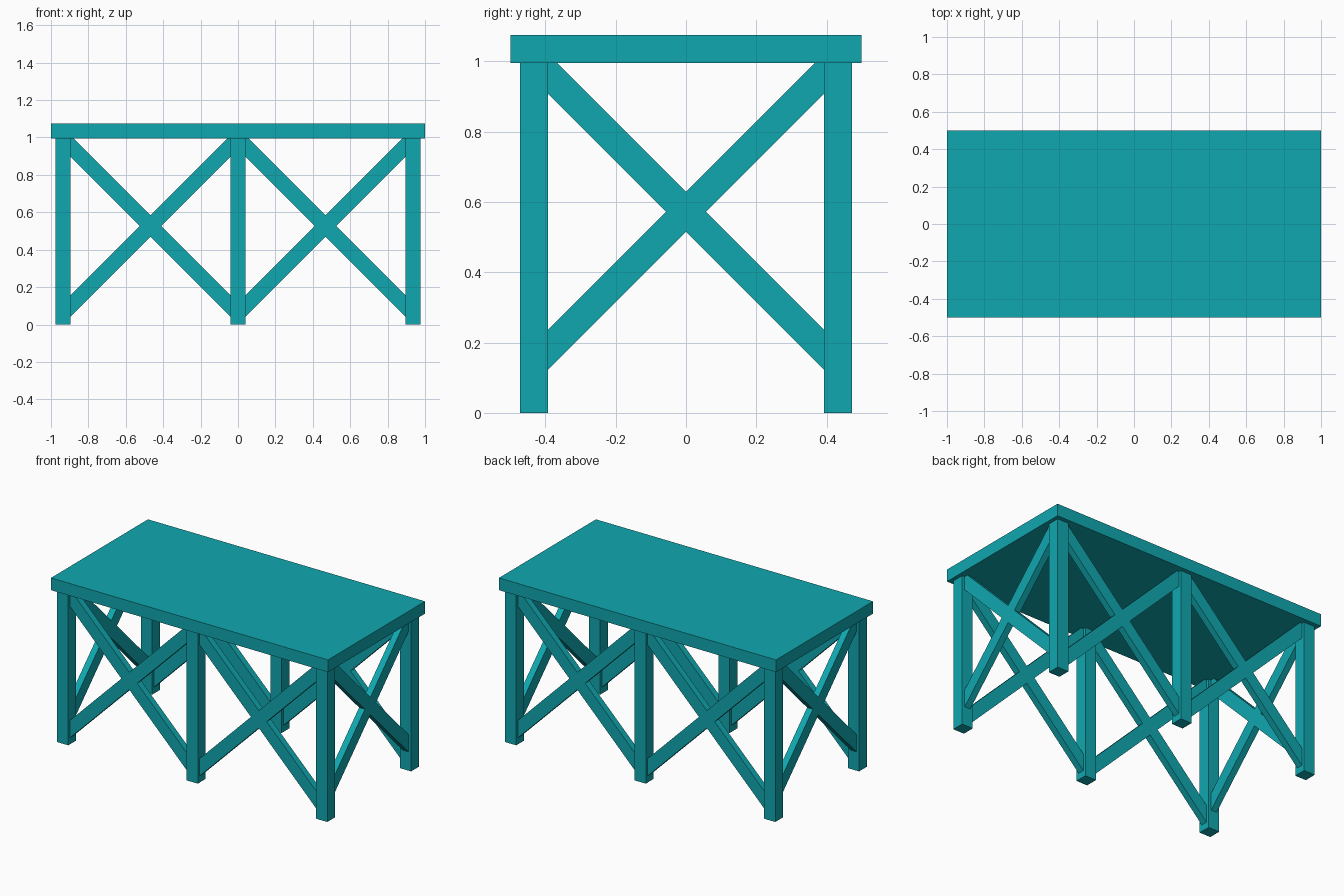
import bpy, bmesh
from mathutils import Vector

if "Cube" in bpy.data.objects:
    bpy.data.objects.remove(bpy.data.objects["Cube"])

TOP_Z, BEAM = 0.995, 0.08
LEG_X, LEG_Y = 0.935, 0.432
BRACE_T = 0.042          # brace thickness
BRACE_H = 0.057          # half of the brace's vertical extent

teal = bpy.data.materials.new("teal")
teal.diffuse_color = (0.005, 0.39, 0.43, 1)
teal.use_nodes = True
teal.node_tree.nodes["Principled BSDF"].inputs["Base Color"].default_value = teal.diffuse_color


def finish(name, bm):
    bmesh.ops.recalc_face_normals(bm, faces=bm.faces)
    mesh = bpy.data.meshes.new(name)
    bm.to_mesh(mesh)
    bm.free()
    mesh.materials.append(teal)
    obj = bpy.data.objects.new(name, mesh)
    bpy.context.collection.objects.link(obj)
    return obj


def box(name, center, size):
    bm = bmesh.new()
    bmesh.ops.create_cube(bm, size=1)
    bmesh.ops.scale(bm, vec=size, verts=bm.verts)
    bmesh.ops.translate(bm, vec=center, verts=bm.verts)
    return finish(name, bm)


def brace(name, mid, axis, half, slope):
    """45 degree plank with ends cut vertically against the legs."""
    along = Vector((1, 0, 0)) if axis == 'x' else Vector((0, 1, 0))
    across = Vector((0, 1, 0)) if axis == 'x' else Vector((1, 0, 0))
    profile = [(-half, -BRACE_H), (half, -BRACE_H), (half, BRACE_H), (-half, BRACE_H)]
    bm = bmesh.new()
    face = bm.faces.new([
        bm.verts.new(Vector(mid) + along * a - across * BRACE_T / 2
                     + Vector((0, 0, slope * a + dz)))
        for a, dz in profile])
    ext = bmesh.ops.extrude_face_region(bm, geom=[face])
    moved = [v for v in ext["geom"] if isinstance(v, bmesh.types.BMVert)]
    bmesh.ops.translate(bm, vec=across * BRACE_T, verts=moved)
    return finish(name, bm)


# Table top
box("table_top", (0, 0, TOP_Z + 0.04), (2, 1, 0.08))

for side, y in (("front", -LEG_Y), ("back", LEG_Y)):
    # Three legs along each long side
    for pos, x in (("left", -LEG_X), ("middle", 0), ("right", LEG_X)):
        box(f"{side}_{pos}_leg", (x, y, TOP_Z / 2), (BEAM, BEAM, TOP_Z))
    # Crossed braces in both bays
    for pos, x in (("left", -LEG_X / 2), ("right", LEG_X / 2)):
        for kind, slope in (("rising", 1), ("falling", -1)):
            brace(f"{side}_{pos}_{kind}_brace", (x, y, 0.527), 'x', 0.43, slope)

# Crossed braces on the two short ends
for pos, x in (("left", -LEG_X), ("right", LEG_X)):
    for kind, slope in (("rising", 1), ("falling", -1)):
        brace(f"{pos}_end_{kind}_brace", (x, 0, 0.572), 'y', 0.395, slope)
